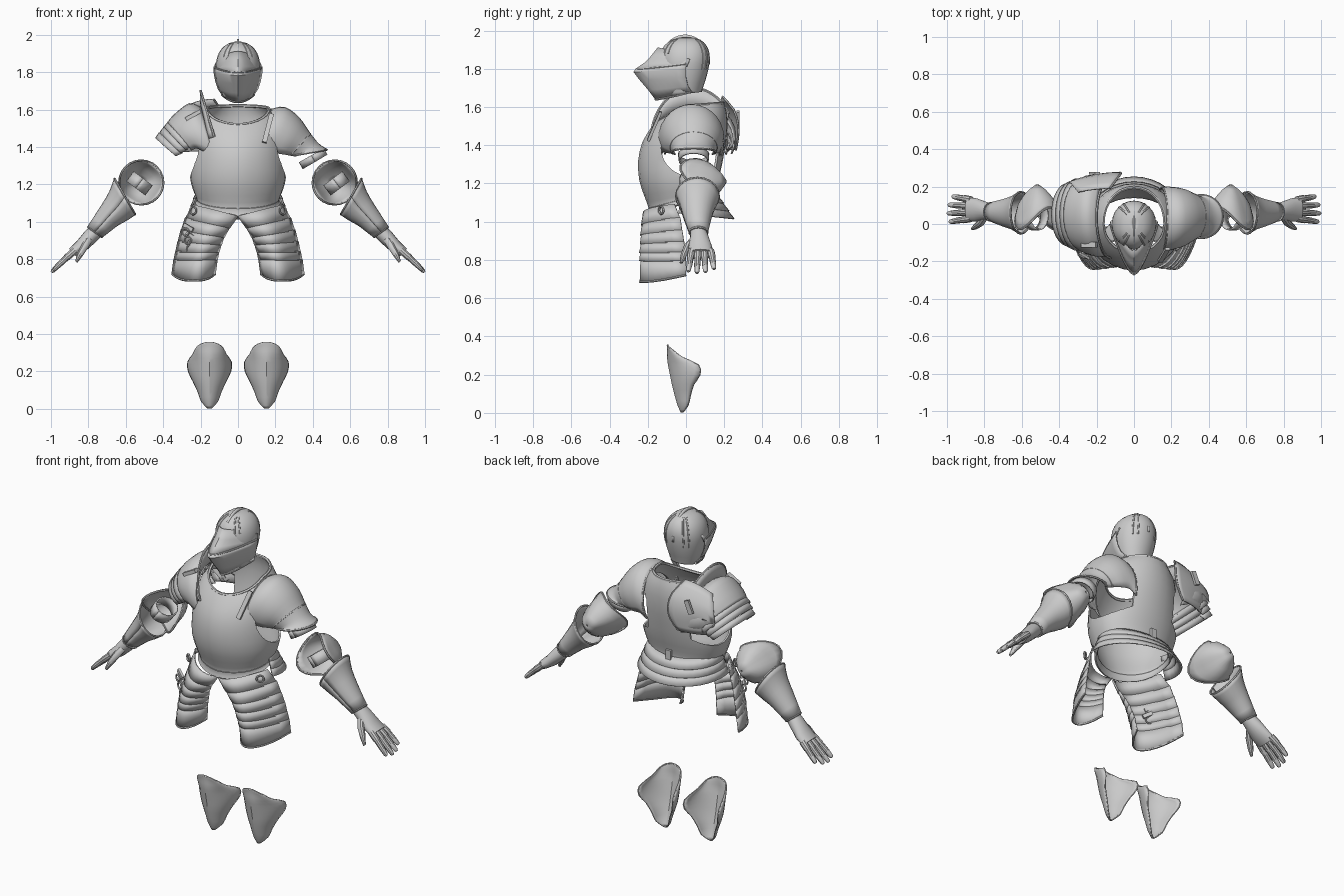
import bpy, bmesh
from math import sin, cos, pi, radians

if "Cube" in bpy.data.objects:
    bpy.data.objects.remove(bpy.data.objects["Cube"])


def finish(ob, angle=32):
    bpy.ops.object.select_all(action='DESELECT')
    ob.select_set(True)
    bpy.context.view_layer.objects.active = ob
    bpy.ops.object.shade_smooth_by_angle(angle=radians(angle))
    return ob


def loft(name, rings, closed=False, thick=.008, caps=False, s=1):
    """Skin a list of equal-length point rings; s=-1 mirrors in x."""
    bm = bmesh.new()
    vs = [[bm.verts.new((p[0] * s, p[1], p[2])) for p in r] for r in rings]
    n = len(rings[0])
    for a, b in zip(vs, vs[1:]):
        for i in range(n if closed else n - 1):
            j = (i + 1) % n
            bm.faces.new((a[i], a[j], b[j], b[i]))
    if caps:
        bm.faces.new(vs[0])
        bm.faces.new(vs[-1])
    bmesh.ops.recalc_face_normals(bm, faces=bm.faces)
    me = bpy.data.meshes.new(name)
    bm.to_mesh(me)
    bm.free()
    ob = bpy.data.objects.new(name, me)
    bpy.context.collection.objects.link(ob)
    finish(ob)
    if thick:
        m = ob.modifiers.new("plate", 'SOLIDIFY')
        m.thickness, m.offset = thick, 0
    return ob


def tube(name, pts, r, cyclic=False, s=1):
    cu = bpy.data.curves.new(name, 'CURVE')
    cu.dimensions, cu.bevel_depth, cu.bevel_resolution = '3D', r, 1
    cu.use_fill_caps = True
    sp = cu.splines.new('POLY')
    sp.points.add(len(pts) - 1)
    for q, p in zip(sp.points, pts):
        q.co = (p[0] * s, p[1], p[2], 1)
    sp.use_cyclic_u = cyclic
    ob = bpy.data.objects.new(name, cu)
    bpy.context.collection.objects.link(ob)
    bpy.ops.object.select_all(action='DESELECT')
    ob.select_set(True)
    bpy.context.view_layer.objects.active = ob
    bpy.ops.object.convert(target='MESH')
    return finish(bpy.context.object)


def box(name, loc, size, rot=(0, 0, 0)):
    bpy.ops.mesh.primitive_cube_add(size=1, location=loc, rotation=rot)
    ob = bpy.context.object
    ob.name, ob.scale = name, size


def dense(rows, k=3):
    """Catmull-Rom resampling of parameter rows."""
    out, n = [], len(rows)
    for i in range(n - 1):
        ps = list(zip(rows[max(i - 1, 0)], rows[i], rows[i + 1], rows[min(i + 2, n - 1)]))
        for t in [j / k for j in range(k)]:
            out.append([.5 * (2*b + (c - a)*t + (2*a - 5*b + 4*c - d)*t*t + (3*b - a - 3*c + d)*t**3)
                        for a, b, c, d in ps])
    return out + [list(rows[-1])]


def arch(row, a0=-25, a1=205, n=18):
    """Arch across y: row = centre x,z, top x,z, centre y, half width."""
    cx, cz, tx, tz, cy, ry = row
    return [(cx + (tx - cx)*sin(a), cy - ry*cos(a), cz + (tz - cz)*sin(a))
            for a in [radians(a0 + (a1 - a0) * i / n) for i in range(n + 1)]]


def hoop(row, n=28):
    """Body ring: front/side/back z, half width, front y, back y."""
    zf, zs, zb, w, yf, yb = row
    out = []
    for i in range(n):
        a = 2 * pi * i / n
        c, sn = cos(a), sin(a)
        k = abs(c) ** .92
        keel = yf * (.94 * k + .06 * (1 - abs(sn)))
        out.append((w * sn, keel if c > 0 else yb * k, zs + ((zf if c > 0 else zb) - zs) * abs(c)))
    return out


# Breastplate and backplate shell with arm holes
body = dense([(1.03, 1.10, 1.12, .225, -.195, .15), (1.07, 1.12, 1.14, .215, -.19, .145),
              (1.14, 1.17, 1.19, .235, -.215, .155), (1.22, 1.24, 1.26, .252, -.24, .175),
              (1.32, 1.34, 1.36, .25, -.245, .195), (1.41, 1.44, 1.46, .24, -.225, .21),
              (1.48, 1.54, 1.56, .215, -.185, .21), (1.52, 1.605, 1.62, .165, -.155, .195)], 2)
rings = [hoop(r) for r in body]
torso = loft("cuirass", rings, closed=True, thick=.01)
tube("neck_rim", rings[-1], .009, True)
tube("waist_rim", rings[2], .007, True)
for s in (1, -1):
    hole = [[(x, .035 + .165*cos(a*pi/16), 1.385 + .15*sin(a*pi/16)) for a in range(32)] for x in (.14, .4)]
    cut = loft("armhole_cutter", hole, True, 0, True, s)
    cut.hide_render = True
    m = torso.modifiers.new("armhole", 'BOOLEAN')
    m.object, m.operation, m.solver = cut, 'DIFFERENCE', 'EXACT'
bpy.context.view_layer.objects.active = torso
for m in list(torso.modifiers):
    bpy.ops.object.modifier_apply(modifier=m.name)
for o in [o for o in bpy.data.objects if o.name.startswith("armhole_cutter")]:
    bpy.data.objects.remove(o)
finish(torso)

# Back skirt lames
for i in range(3):
    sk = []
    for z, g in ((1.155 - .04*i, .018*i), (1.105 - .04*i, .018*i + .028)):
        sk.append([((.215 + g*.8)*cos(a), .01 + (.145 + g*1.5)*sin(a), z - .025*sin(a) + .015)
                   for a in [radians(-12 + 204*j/20) for j in range(21)]])
    loft("skirt_lame", sk)
box("back_strap", (0, .165, 1.14), (.035, .015, .09))

# Helmet skull, comb and ridges
skull = dense([(1.655, 1.67, 1.68, .078, -.1, .08), (1.70, 1.70, 1.70, .088, -.12, .085),
               (1.76, 1.76, 1.76, .105, -.13, .105), (1.83, 1.83, 1.83, .115, -.135, .12),
               (1.88, 1.88, 1.88, .108, -.13, .12), (1.92, 1.92, 1.92, .088, -.11, .104),
               (1.95, 1.95, 1.95, .052, -.07, .072), (1.962, 1.962, 1.962, .004, -.005, .01)], 2)
sr = [hoop(r, 24) for r in skull]
loft("helmet_skull", sr, True, .006)
comb = [radians(-5 + 160*i/16) for i in range(17)]
loft("helmet_comb", [[(0, -.005 + r*cos(a)*.95, 1.835 + r*sin(a)*1.04) for a in comb] for r in (.12, .138)], thick=.012)
for i in (2, 22, 3, 21):
    tube("helmet_ridge", [r[i] for r in sr[8:-2]] + [r[(12 - i) % 24] for r in sr[-3:4:-1]], .006)


# Visor: pointed plates wrapped round the face
def visor(row):
    zf, zs, w, yf, ys = row
    return [(w*q, ys + (yf - ys)*(1 - abs(q)**1.6), zs + (zf - zs)*(1 - q*q)) for q in [i/8 - 1 for i in range(17)]]


brow = [(1.91, 1.85, .117, -.145, .02), (1.86, 1.835, .123, -.185, .015), (1.83, 1.825, .125, -.215, .01), (1.80, 1.81, .125, -.258, .005)]
face = [(1.797, 1.825, .128, -.262, .0), (1.783, 1.80, .128, -.272, .0), (1.74, 1.755, .12, -.238, .0),
        (1.69, 1.71, .105, -.195, .01), (1.64, 1.68, .085, -.158, .03)]
loft("visor_brow", [visor(r) for r in brow], thick=.006)
loft("visor_face", [visor(r) for r in face], thick=.006)
tube("visor_slit_rim", visor(face[0]), .005)
tube("chin_rim", visor(face[-1]), .007)

# Large right shoulder: raised guard, dome, back plate and lames
dome = dense([(.15, 1.42, .20, 1.61, .04, .21), (.2, 1.44, .26, 1.63, .045, .215),
              (.25, 1.44, .335, 1.575, .05, .205), (.28, 1.42, .375, 1.53, .05, .185)], 3)
loft("right_shoulder_dome", [arch(r, -20, 200) for r in dome], s=-1)
guard = [(.15, 1.43, .195, 1.60, .035, .205), (.135, 1.43, .20, 1.65, .035, .212), (.12, 1.43, .20, 1.70, .035, .218)]
loft("right_shoulder_guard", [arch(r, 5, 150) for r in guard], s=-1)
tube("right_guard_rim", arch(guard[-1], 5, 150), .007, s=-1)
back = dense([(.13, .30, .19, .17, 1.655), (.085, .335, .25, .215, 1.585), (.07, .35, .272, .225, 1.51),
              (.085, .34, .272, .215, 1.44), (.13, .31, .26, .21, 1.375)], 2)
br = [[(a + (b - a)*t, y + (e - y)*t*t, z - .05*t*t*(z > 1.5)) for t in [i/8 for i in range(9)]] for a, b, y, e, z in back]
loft("right_shoulder_back_plate", br, s=-1)
tube("back_plate_rim", [r[0] for r in br], .006, s=-1)
for i in range(3):
    d = i * .025
    lame = [(.27 + d, 1.43 - d*.8, .37 + d, 1.535 - d*1.2, .05, .185 - d*.5),
            (.305 + d, 1.41 - d*.8, .395 + d*.9, 1.505 - d*1.2, .05, .19 - d*.5)]
    loft("right_shoulder_lame", [arch(r, -15, 195) for r in lame], s=-1)
box("shoulder_strap", (-.24, -.11, 1.57), (.09, .03, .02), (0, -.5, 0))
box("back_shoulder_strap", (-.21, .272, 1.54), (.03, .014, .08), (0, .4, 0))

# Left shoulder with flared lower edge and arm band
cap = dense([(.15, 1.42, .18, 1.6, .025, .17), (.2, 1.44, .25, 1.61, .03, .165),
             (.26, 1.42, .325, 1.555, .035, .15), (.31, 1.39, .385, 1.47, .04, .12),
             (.345, 1.37, .43, 1.415, .04, .105), (.36, 1.365, .475, 1.385, .04, .115)], 3)
capr = [arch(r) for r in cap]
loft("left_shoulder_cap", capr)
for r in (capr[0], capr[9], capr[-1]):
    tube("left_shoulder_rim", r, .006)
band = [(.392, 1.355, .455, 1.39, .04, .078), (.412, 1.32, .475, 1.357, .04, .075)]
loft("left_arm_band", [arch(r, 0, 360, 20) for r in band])
box("left_neck_strap", (.16, -.165, 1.5), (.025, .015, .17), (-.4, .25, 0))

for s, side in ((1, "left_"), (-1, "right_")):
    # Elbow cup opening to the front, with strap band
    cup = []
    for y, r in ((.025, .118), (.055, .108), (.095, .098), (.14, .074), (.18, .042), (.208, .005)):
        ring = []
        for j in range(24):
            a = 2*pi*j/24
            k = cos(a - .64)**2
            rr = r * (1 - .05*cos(4*(a - .64)) * (r < .11))
            ring.append((.517 + rr*cos(a), y + (.065 - .12*k)*(r/.118)**3, 1.21 + rr*sin(a)))
        cup.append(ring)
    loft(side + "elbow_cup", cup, True, s=s)
    tube(side + "elbow_rim", cup[0], .006, True, s)
    strap = [(.507, 1.232, .555, 1.268, .045, .075), (.547, 1.179, .595, 1.215, .045, .075)]
    loft(side + "elbow_band", [arch(r, 0, 360, 20) for r in strap], s=s)
    # Gauntlet cuff, hand and fingers
    cuff = dense([(.605, 1.135, .66, 1.23, .06, .112), (.64, 1.085, .685, 1.16, .06, .09),
                  (.69, 1.03, .732, 1.08, .06, .072), (.765, .945, .802, .972, .065, .047)], 2)
    cr = [arch(r, 0, 360, 20) for r in cuff]
    loft(side + "gauntlet_cuff", cr, s=s)
    tube(side + "cuff_rim", cr[0], .006, s=s)
    tube(side + "wrist_rim", cr[-1], .006, s=s)
    hand = [(.762, .947, .79, .975, .065, .042), (.79, .92, .818, .95, .07, .048),
            (.84, .868, .864, .894, .075, .062), (.885, .835, .904, .856, .078, .064)]
    loft(side + "hand", [arch(r, 0, 342, 19) for r in hand], True, 0, True, s)
    for i, ln in enumerate((.92, 1.0, .96, .8)):
        y, dy = .03 + .033*i, .012*(i - 1.5)
        fr = []
        for t, r in ((0, .02), (.35, .02), (.4, .017), (.7, .016), (.95, .012), (1, .007)):
            x, z = .87 + .127*t*ln, .848 - .105*t*ln - .012*t*t
            fr.append(arch((x, z, x + r*.7, z + r*.7, y + dy*t, r), 0, 324, 9))
        loft(side + "finger", fr, True, 0, True, s)
    th = [arch((x, z, x + r*.8, z + r*.6, y, r), 0, 324, 9) for x, y, z, r in
          ((.79, .045, .915, .02), (.815, .01, .875, .021), (.845, -.012, .825, .017), (.865, -.025, .785, .008))]
    loft(side + "thumb", th, True, 0, True, s)
    # Thigh lames ending in one large plate
    rows = [(1.03, .0, -.19, .24, -.06, .085, .06), (.97, .045, -.185, .28, -.03, .105, .05),
            (.92, .075, -.165, .303, -.02, .13, .035), (.88, .09, -.15, .32, -.01, .145, .015),
            (.84, .103, -.14, .332, -.005, .158, .0), (.80, .112, -.13, .342, 0, .165, -.005),
            (.75, .118, -.125, .348, 0, .17, 0), (.685, .123, -.12, .352, 0, .175, 0)]

    def plate(row, g):
        z, xi, yi, xo, yo, b, zt = row
        return [(xi + (xo - xi)*t, yi + (yo - yi)*t - (b + g)*max(0, sin(pi*t))**.8,
                 z + zt*t - g*.8 + (.035*abs(2*t - 1)**3 if z < .7 else 0)) for t in [i/12 for i in range(13)]]
    for a, b in zip(rows[:5], rows[1:6]):
        loft(side + "thigh_lame", [plate(a, -.002), plate(b, .005)], s=s)
    loft(side + "thigh_plate", [plate(r, -.002) for r in rows[5:]], s=s)
    tube(side + "thigh_rim", plate(rows[-1], 0), .006, s=s)
    # Waist buckle
    bpy.ops.mesh.primitive_torus_add(location=(s*.24, -.13, 1.06), rotation=(pi/2, 0, s*.6), major_radius=.02,
                                     minor_radius=.006, major_segments=14, minor_segments=6)
    bpy.context.object.name = side + "buckle"
    # Knee plate with rounded top
    knee = dense([(.355, .012, -.097, -.096), (.345, .045, -.096, -.09), (.325, .07, -.095, -.065), (.29, .088, -.095, -.02),
                  (.25, .115, -.09, .065), (.2, .112, -.08, .072), (.15, .088, -.07, .04),
                  (.09, .06, -.055, .022), (.04, .042, -.04, .01), (0.004, .008, -.024, -.018)], 2)
    kr = [[(.152 + w*sin(a), yb + (yf - yb)*(.85*cos(a) + .15*(1 - abs(sin(a)))), z)
           for a in [radians(-90 + 180*i/14) for i in range(15)]] for z, w, yf, yb in knee]
    loft(side + "knee_plate", kr, s=s)
    tube(side + "knee_rim", [r[0] for r in kr] + [r[-1] for r in reversed(kr)], .004, True, s)

# Hanging straps and rings on the right thigh
for i in range(3):
    x, z = -.265 + .012*i, .97 - .045*i
    box("hanging_strap", (x, -.17, z), (.06, .014, .022), (0, .5, -.5))
    bpy.ops.mesh.primitive_torus_add(location=(x - .015, -.175, z - .025), rotation=(pi/2, .3, -.5), major_radius=.02,
                                     minor_radius=.005, major_segments=14, minor_segments=6)
    bpy.context.object.name = "hanging_ring"
